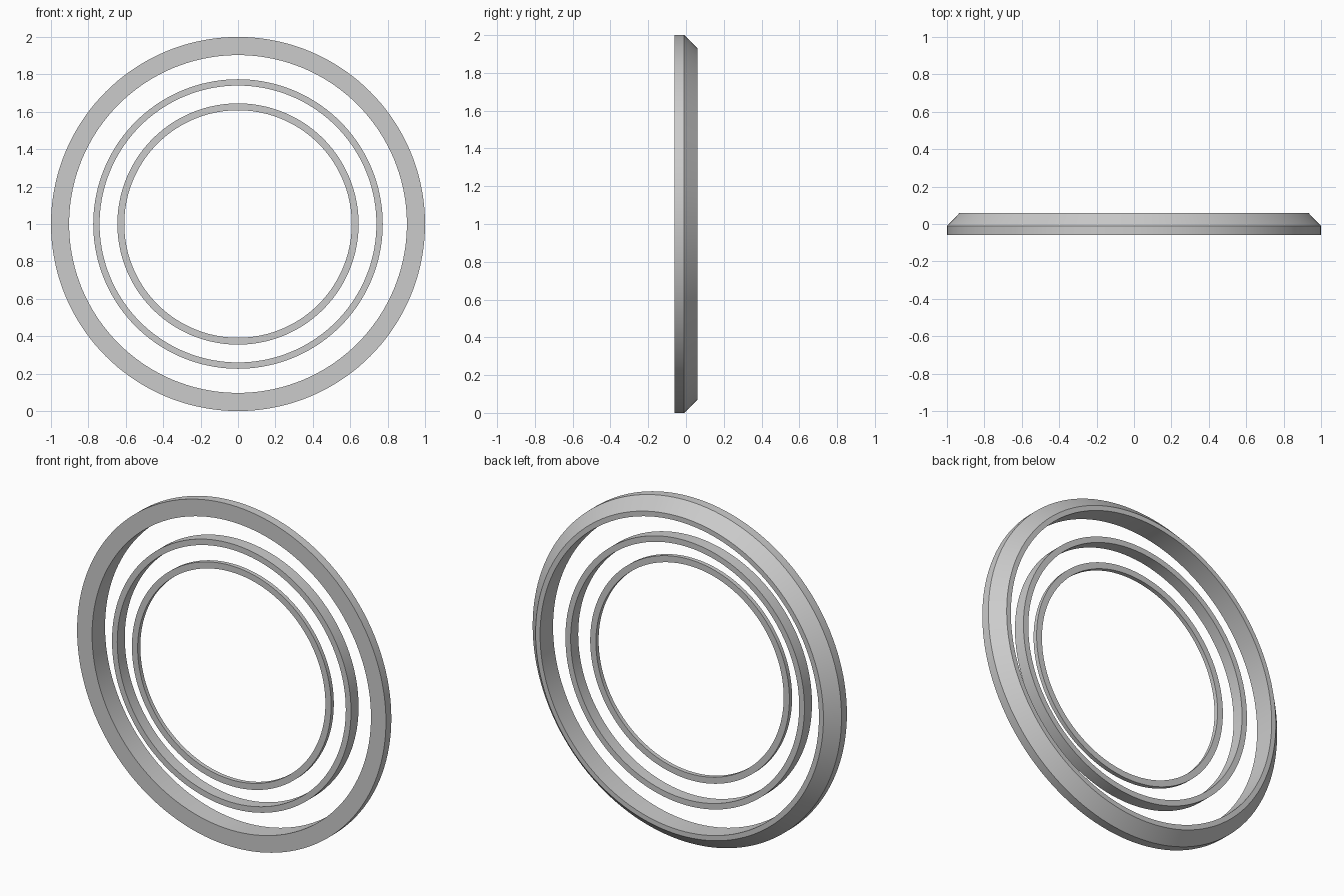
import bpy
import bmesh
import math
from mathutils import Matrix, Vector

cube = bpy.data.objects.get("Cube")
if cube:
    bpy.data.objects.remove(cube, do_unlink=True)

SEGMENTS = 144
FRONT = -0.06

# Plain grey finish shared by all rings
grey = bpy.data.materials.new("light_grey")
grey.use_nodes = True
colour = (0.6, 0.6, 0.6, 1)
grey.diffuse_color = colour
grey.node_tree.nodes["Principled BSDF"].inputs["Base Color"].default_value = colour


def make_ring(name, profile):
    """Revolve a closed (radius, depth) profile about the front-to-back axis."""
    bm = bmesh.new()
    loops = []
    for i in range(SEGMENTS):
        turn = Matrix.Rotation(math.tau * i / SEGMENTS, 3, 'Y')
        loops.append([bm.verts.new(turn @ Vector((r, y, 0))) for r, y in profile])
    n = len(profile)
    for i in range(SEGMENTS):
        a, b = loops[i], loops[(i + 1) % SEGMENTS]
        for j in range(n):
            k = (j + 1) % n
            bm.faces.new((a[j], a[k], b[k], b[j]))
    bmesh.ops.recalc_face_normals(bm, faces=bm.faces)
    mesh = bpy.data.meshes.new(name)
    bm.to_mesh(mesh)
    bm.free()
    mesh.materials.append(grey)
    ring = bpy.data.objects.new(name, mesh)
    ring.location.z = 1
    bpy.context.collection.objects.link(ring)
    bpy.ops.object.select_all(action='DESELECT')
    ring.select_set(True)
    bpy.context.view_layer.objects.active = ring
    bpy.ops.object.shade_smooth_by_angle(angle=math.radians(30))


def flat_band(inner, outer, back):
    return [(inner, FRONT), (outer, FRONT), (outer, back), (inner, back)]


# Outer rim with a bevelled back edge
make_ring("outer_rim", [(0.903, FRONT), (1, FRONT), (1, -0.01), (0.932, 0.06), (0.903, 0.06)])

# Two thin concentric bands, flush with the front
make_ring("middle_band", flat_band(0.74, 0.774, 0.01))
make_ring("inner_band", flat_band(0.608, 0.645, -0.035))
